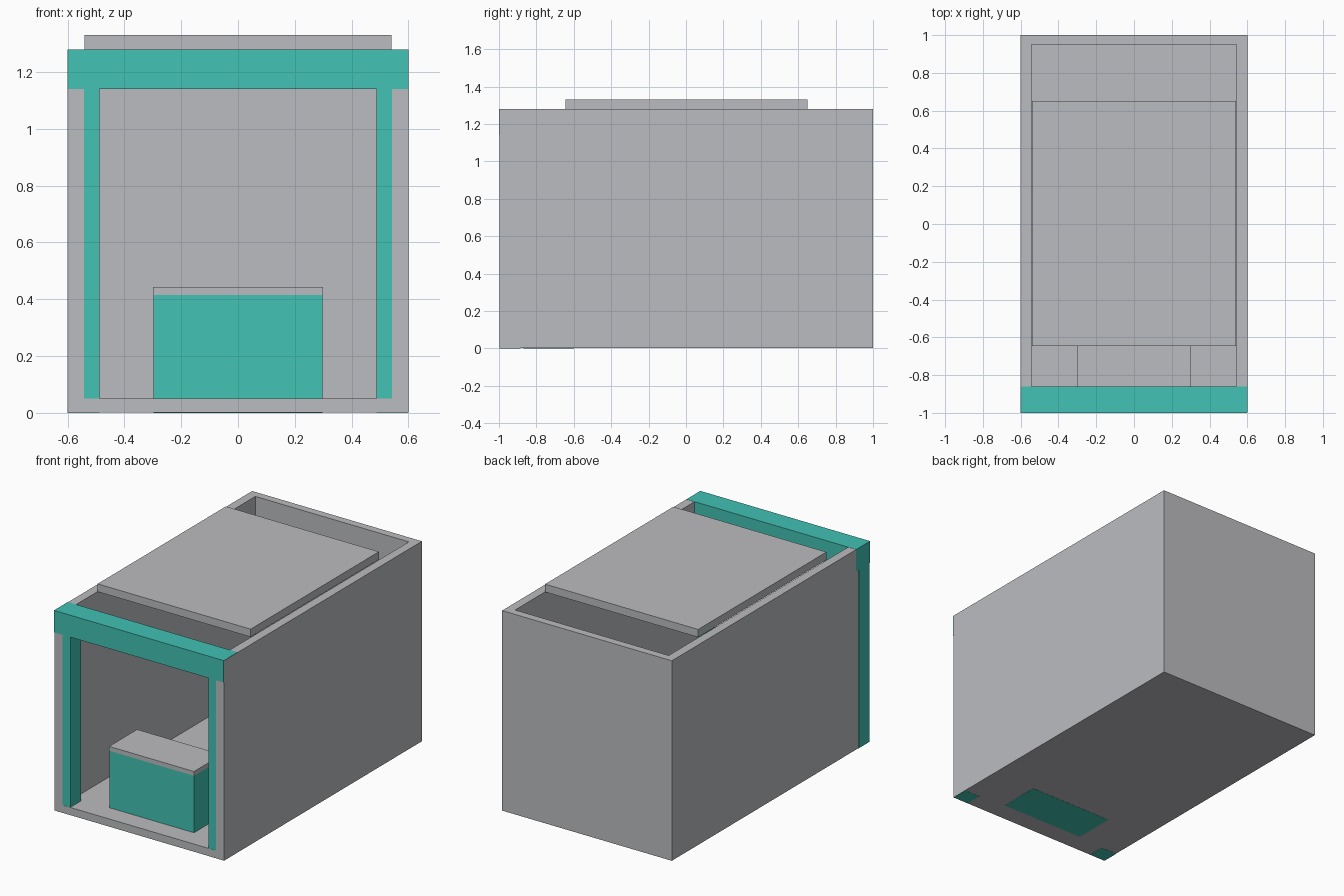
import bpy
import bmesh

if "Cube" in bpy.data.objects:
    bpy.data.objects.remove(bpy.data.objects["Cube"])


def material(name, color):
    m = bpy.data.materials.new(name)
    m.diffuse_color = (*color, 1.0)
    m.use_nodes = True
    m.node_tree.nodes["Principled BSDF"].inputs["Base Color"].default_value = m.diffuse_color
    return m


grey = material("grey", (0.50, 0.505, 0.527))
teal = material("teal", (0.054, 0.539, 0.456))


def box(name, x, y, z, mat):
    """Box spanning the given (min, max) ranges."""
    bm = bmesh.new()
    bmesh.ops.create_cube(bm, size=1.0)
    for v in bm.verts:
        v.co = [r[0] if c < 0 else r[1] for c, r in zip(v.co, (x, y, z))]
    me = bpy.data.meshes.new(name)
    bm.to_mesh(me)
    bm.free()
    me.materials.append(mat)
    ob = bpy.data.objects.new(name, me)
    bpy.context.collection.objects.link(ob)
    return ob


# Shell: floor, side walls and back wall, hollowed out through the front and top
shell = box("shell", (-0.6, 0.6), (-0.997, 1.0), (0.001, 1.279), grey)
cutter = box("hollow_cutter", (-0.543, 0.543), (-1.3, 0.95), (0.05, 1.6), grey)
cutter.hide_render = True
cutter.hide_set(True)
cut = shell.modifiers.new("hollow", "BOOLEAN")
cut.operation = "DIFFERENCE"
cut.solver = "EXACT"
cut.object = cutter

# Front posts, set into the wall ends; the left one shows on the outer side
box("left_post", (-0.601, -0.488), (-0.996, -0.886), (0.0, 1.14), teal)
box("right_post", (0.488, 0.599), (-0.996, -0.886), (0.0, 1.14), teal)

# Header beam across the front
box("header_beam", (-0.601, 0.599), (-1.0, -0.86), (1.14, 1.28), teal)

# Counter and its top slab
box("counter", (-0.298, 0.298), (-0.87, -0.60), (0.0, 0.415), teal)
box("counter_top", (-0.30, 0.30), (-0.873, -0.59), (0.415, 0.443), grey)

# Roof panel, leaving gaps at front and back
box("roof_panel", (-0.541, 0.541), (-0.645, 0.65), (1.28, 1.33), grey)
